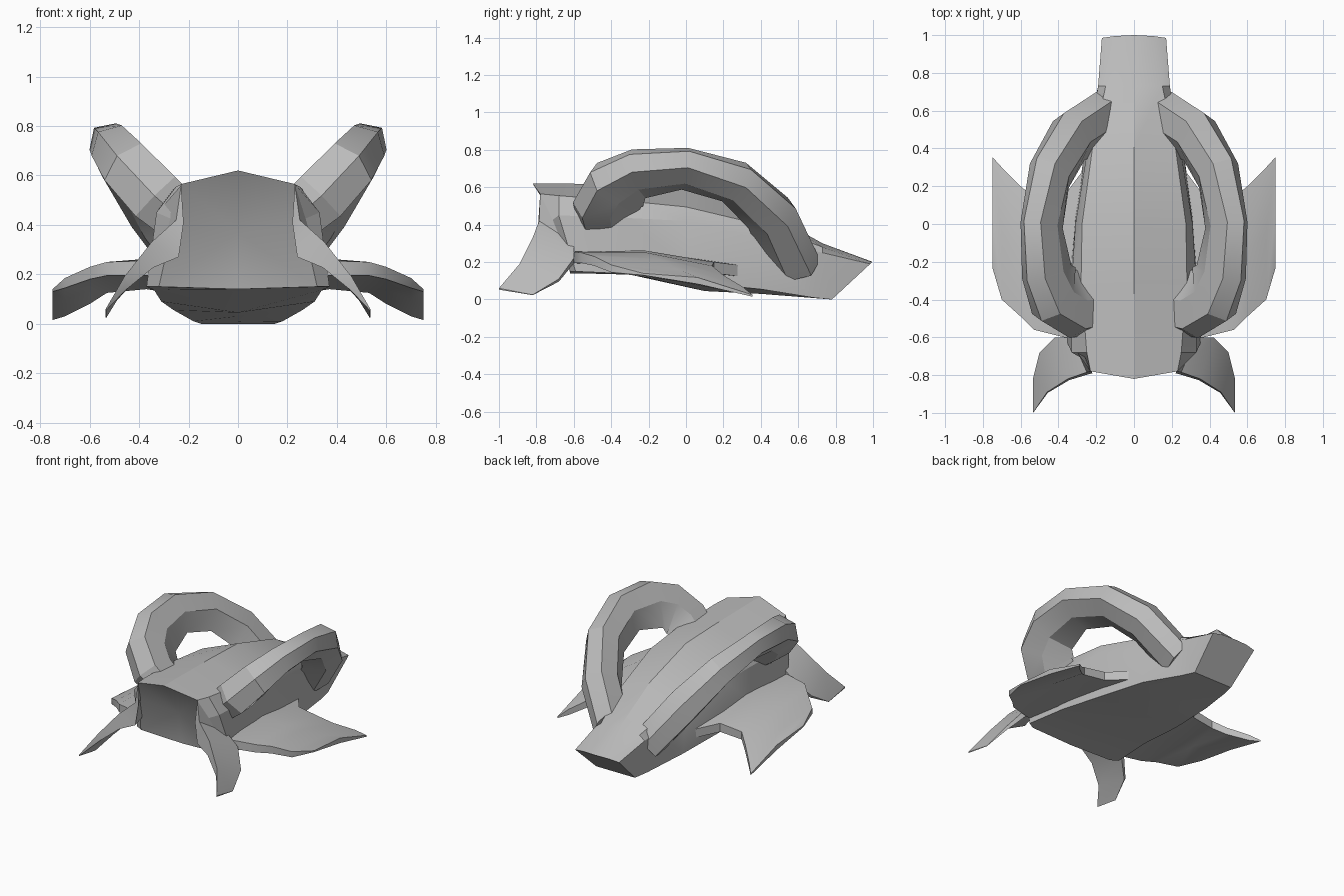
import bpy, bmesh, math
from mathutils import Vector

cube = bpy.data.objects.get("Cube")
if cube:
    bpy.data.objects.remove(cube, do_unlink=True)

GREY = (0.5, 0.5, 0.5, 1)
hull_grey = bpy.data.materials.new("hull grey")
hull_grey.use_nodes = True
hull_grey.diffuse_color = GREY
hull_grey.node_tree.nodes["Principled BSDF"].inputs["Base Color"].default_value = GREY


def loft(name, rings, apex=None, mirror=True, angle=30):
    """Skin closed rings, cap both ends, optionally fan the first cap to an apex."""
    bm = bmesh.new()
    rows = [[bm.verts.new(p) for p in ring] for ring in rings]
    n = len(rows[0])
    for a, b in zip(rows, rows[1:]):
        for i in range(n):
            j = (i + 1) % n
            bm.faces.new((a[i], a[j], b[j], b[i]))
    if apex:
        tip = bm.verts.new(apex)
        for i in range(n):
            bm.faces.new((rows[0][i], rows[0][(i + 1) % n], tip))
    else:
        bm.faces.new(rows[0])
    bm.faces.new(rows[-1])
    bmesh.ops.recalc_face_normals(bm, faces=bm.faces)
    mesh = bpy.data.meshes.new(name)
    bm.to_mesh(mesh)
    bm.free()
    mesh.materials.append(hull_grey)
    ob = bpy.data.objects.new(name, mesh)
    bpy.context.collection.objects.link(ob)
    bpy.ops.object.select_all(action='DESELECT')
    ob.select_set(True)
    bpy.context.view_layer.objects.active = ob
    bpy.ops.object.shade_smooth_by_angle(angle=math.radians(angle))
    if mirror:
        ob.modifiers.new("Mirror", 'MIRROR').use_mirror_merge = False
    return ob


# Body: half sections listed as top, shoulder, side, lower edge, keel
half_sections = [
    [(0, -.82, .62), (.23, -.78, .565), (.26, -.72, .42), (.32, -.62, .15), (0, -.62, .14)],
    [(0, -.7, .62), (.25, -.68, .555), (.33, -.68, .45), (.37, -.59, .15), (0, -.58, .14)],
    [(0, -.3, .615), (.28, -.3, .525), (.33, -.3, .435), (.34, -.3, .137), (0, -.3, .133)],
    [(0, 0, .605), (.275, 0, .495), (.31, 0, .42), (.31, .05, .09), (0, .1, .045)],
    [(0, .4, .485), (.22, .4, .4), (.25, .37, .33), (.26, .4, .055), (0, .4, .03)],
    [(0, .73, .3), (.15, .73, .28), (.19, .73, .25), (.18, .68, .01), (0, .68, .008)],
    [(0, 1, .2), (.1, .995, .2), (.17, .985, .19), (.15, .78, 0), (0, .78, 0)],
]
body_rings = [s + [(-x, y, z) for x, y, z in reversed(s[1:-1])] for s in half_sections]
loft("body", body_rings, apex=(0, -.66, .37), mirror=False, angle=20)

# Arched handles: a six-sided section swept along a tilted arch, fuller towards the ends
path = [Vector(p) for p in [(.2, -.45, .4), (.33, -.48, .51), (.43, -.42, .62), (.48, -.27, .69),
                            (.495, 0, .705), (.44, .28, .62), (.325, .48, .44), (.14, .6, .18)]]
widths = [1.3, 1.5, 1.4, 1.15, 1, 1.25, 1.45, 1.35]
depths = [1.2, 1.5, 1.6, 1.35, 1.05, 1, 1.05, 1.15]
section = [(.075, -.075), (.125, 0), (.075, .075), (-.05, .07), (-.16, 0), (-.05, -.075)]
side = Vector((1, 0, -1)).normalized()
rings = []
for i, p in enumerate(path):
    along = (path[min(i + 1, len(path) - 1)] - path[max(i - 1, 0)]).normalized()
    out = side.cross(along).normalized()
    if i == 0:
        out = Vector((-.2, -.95, -.2)).normalized()
    elif out.z + out.x < 0:
        out = -out
    rings.append([p + out * (u if u > 0 else u * depths[i]) + side * v * widths[i]
                  for u, v in section])
loft("arch_handles", rings, angle=25)

# Wings: span stations of x, leading y, leading z, trailing y, trailing z, thickness
wing = []
for x, y0, z0, y1, z1, t in [(.25, -.6, .25, .31, .18, .06), (.37, -.6, .255, .15, .2, .06),
                             (.53, -.56, .25, .14, .18, .055), (.6, -.49, .23, .2, .13, .05),
                             (.7, -.4, .185, .3, .07, .04), (.75, -.23, .14, .355, .025, .01)]:
    ym, zm = (y0 + y1) / 2, (z0 + z1) / 2 + .035
    wing.append([(x, y0, z0), (x, ym, zm), (x, y1, z1),
                 (x, y1, z1 - t), (x, ym, zm - t - .025), (x, y0, z0 - t)])
loft("wings", wing, angle=35)

# Front claws: curved wedges between a deep front edge and a thin rear edge
front_edge = [(.23, -.78, .56), (.25, -.785, .42), (.35, -.82, .33), (.46, -.89, .19), (.535, -1, .06)]
rear_edge = [(.3, -.68, .48), (.33, -.6, .3), (.42, -.6, .22), (.5, -.68, .11), (.535, -.82, .025)]
claws = []
for k, (a, b) in enumerate(zip(front_edge, rear_edge)):
    a, b = Vector(a), Vector(b)
    taper = min(1, 1.32 - k / 3.15)
    claws.append([a, b, b + Vector((-.03, 0, -.04)) * taper, a + Vector((-.01, -.01, -.15)) * taper])
loft("front_claws", claws, angle=35)
